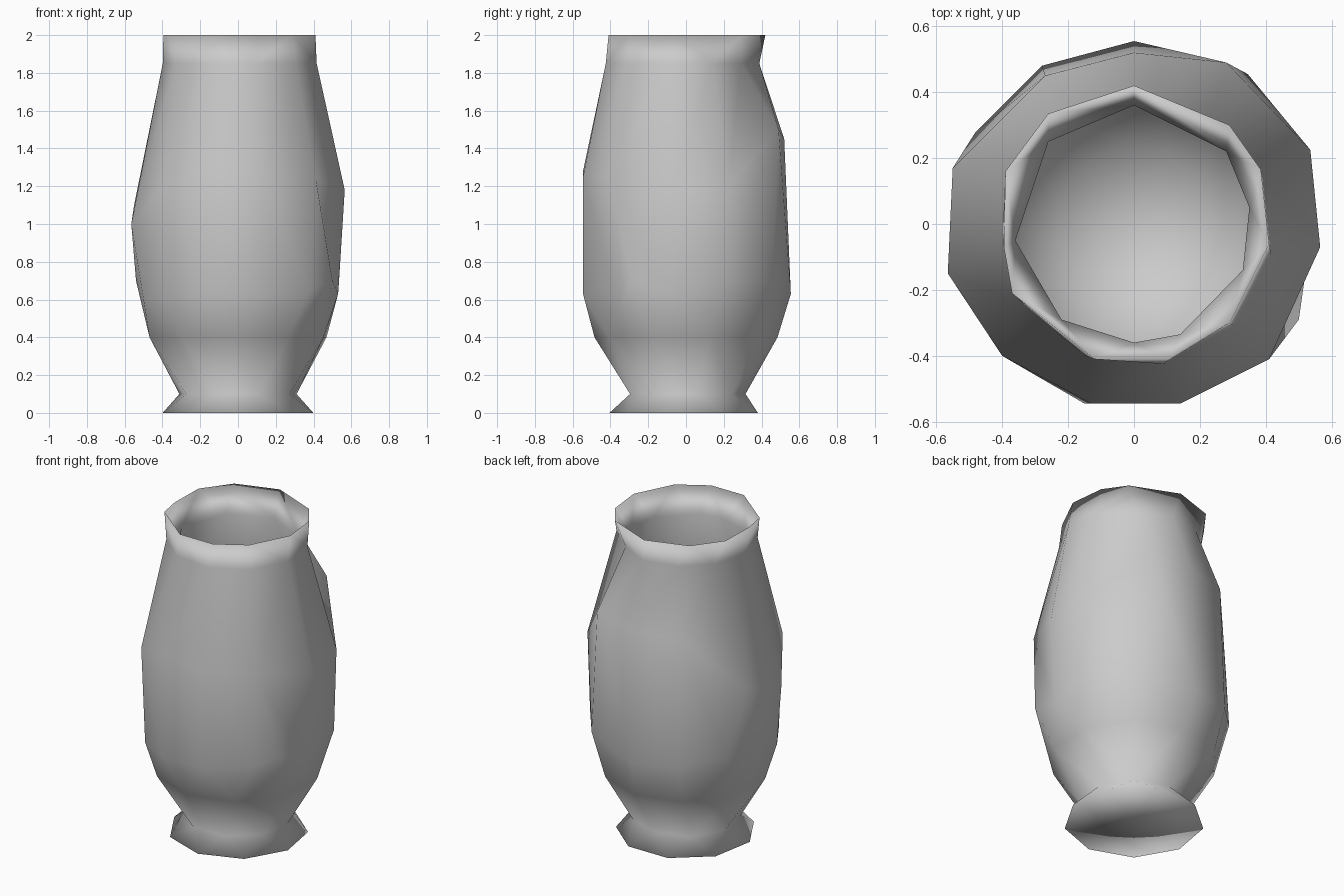
import bpy, bmesh
from math import sin, cos, atan2, radians, tau

if "Cube" in bpy.data.objects:
    bpy.data.objects.remove(bpy.data.objects["Cube"])

bm = bmesh.new()


def ring(points):
    """Make a ring of vertices sorted by angle."""
    points = sorted(points, key=lambda p: atan2(p[1], p[0]) % tau)
    return [bm.verts.new(p) for p in points]


def regular(n, r, z, start=0):
    return ring([(r * cos(tau * i / n + radians(start)),
                  r * sin(tau * i / n + radians(start)), z) for i in range(n)])


def bridge(a, b):
    """Join two rings with triangles, advancing whichever angle is smaller."""
    def angle(r, i):
        v = r[i % len(r)].co
        return atan2(v.y, v.x) % tau + tau * (i // len(r))
    i = j = 0
    while i < len(a) or j < len(b):
        va, vb = a[i % len(a)], b[j % len(b)]
        step_a = j >= len(b) or (i < len(a) and angle(a, i + 1) <= angle(b, j + 1))
        if step_a:
            i += 1
            bm.faces.new((va, a[i % len(a)], vb))
        else:
            j += 1
            bm.faces.new((va, b[j % len(b)], vb))


def cap(r, z):
    """Close a ring with a fan."""
    c = bm.verts.new((0, 0, z))
    for i, v in enumerate(r):
        bm.faces.new((v, r[(i + 1) % len(r)], c))


# Foot and lower body
foot = regular(9, 0.405, 0.0, 30)
ankle = regular(9, 0.315, 0.1, 10)
low = regular(10, 0.485, 0.40, 15)
lower_belly = ring([
    (.53, -.08, .63), (.50, -.29, .7), (.535, .2, .7), (.345, .455, .7),
    (0, .555, .63), (-.28, .48, .65), (-.48, .28, .7), (-.54, 0, .7),
    (-.50, -.2, .6), (-.38, -.39, .6), (-.15, -.545, .63), (.14, -.545, .63),
    (.38, -.38, .65)])
# Uneven shoulder
upper_belly = ring([
    (.565, -.07, 1.18), (.535, .225, 1.2), (.28, .49, 1.5), (0, .52, 1.45),
    (-.27, .45, 1.45), (-.55, .17, 1.1), (-.565, -.15, 1.0), (-.4, -.4, 1.2),
    (-.13, -.545, 1.28), (.14, -.545, 1.25), (.41, -.41, 1.25)])
# Neck, pinched at the back right
neck_points = []
for k in range(11):
    t = tau * k / 11 + radians(20)
    r = 0.365 if k == 1 else 0.41 + 0.025 * cos(t + radians(60))
    neck_points.append((r * cos(t), r * sin(t), 1.85))
neck = ring(neck_points)
# Rim and inner lip
rim = ring([(x, y, 2.0) for x, y in (
    (-.39, .16), (-.26, .335), (0, .42), (.29, .3), (.385, .165), (.41, -.06),
    (.29, -.3), (.11, -.41), (-.12, -.41), (-.37, -.21), (-.395, -.07))])
lip = ring([(x, y, 1.84) for x, y in (
    (-.26, .25), (0, .36), (.28, .22), (.35, .05), (.33, -.14),
    (.14, -.335), (0, -.36), (-.22, -.29), (-.36, -.05))])
# Hollow inside
inside = [regular(11, r, z, s) for r, z, s in (
    (.445, 1.45, 0), (.505, 1.0, 15), (.485, .65, 0), (.40, .4, 15), (.24, .17, 0))]

rings = [foot, ankle, low, lower_belly, upper_belly, neck, rim, lip] + inside
for a, b in zip(rings, rings[1:]):
    bridge(a, b)
cap(foot, 0.0)
cap(inside[-1], 0.13)
bmesh.ops.recalc_face_normals(bm, faces=bm.faces)
for f in bm.faces:
    f.smooth = True

mesh = bpy.data.meshes.new("vase")
bm.to_mesh(mesh)
bm.free()
vase = bpy.data.objects.new("vase", mesh)
bpy.context.collection.objects.link(vase)

grey = bpy.data.materials.new("clay grey")
grey.diffuse_color = (0.6, 0.6, 0.6, 1)
grey.use_nodes = True
grey.node_tree.nodes["Principled BSDF"].inputs["Base Color"].default_value = grey.diffuse_color
mesh.materials.append(grey)
